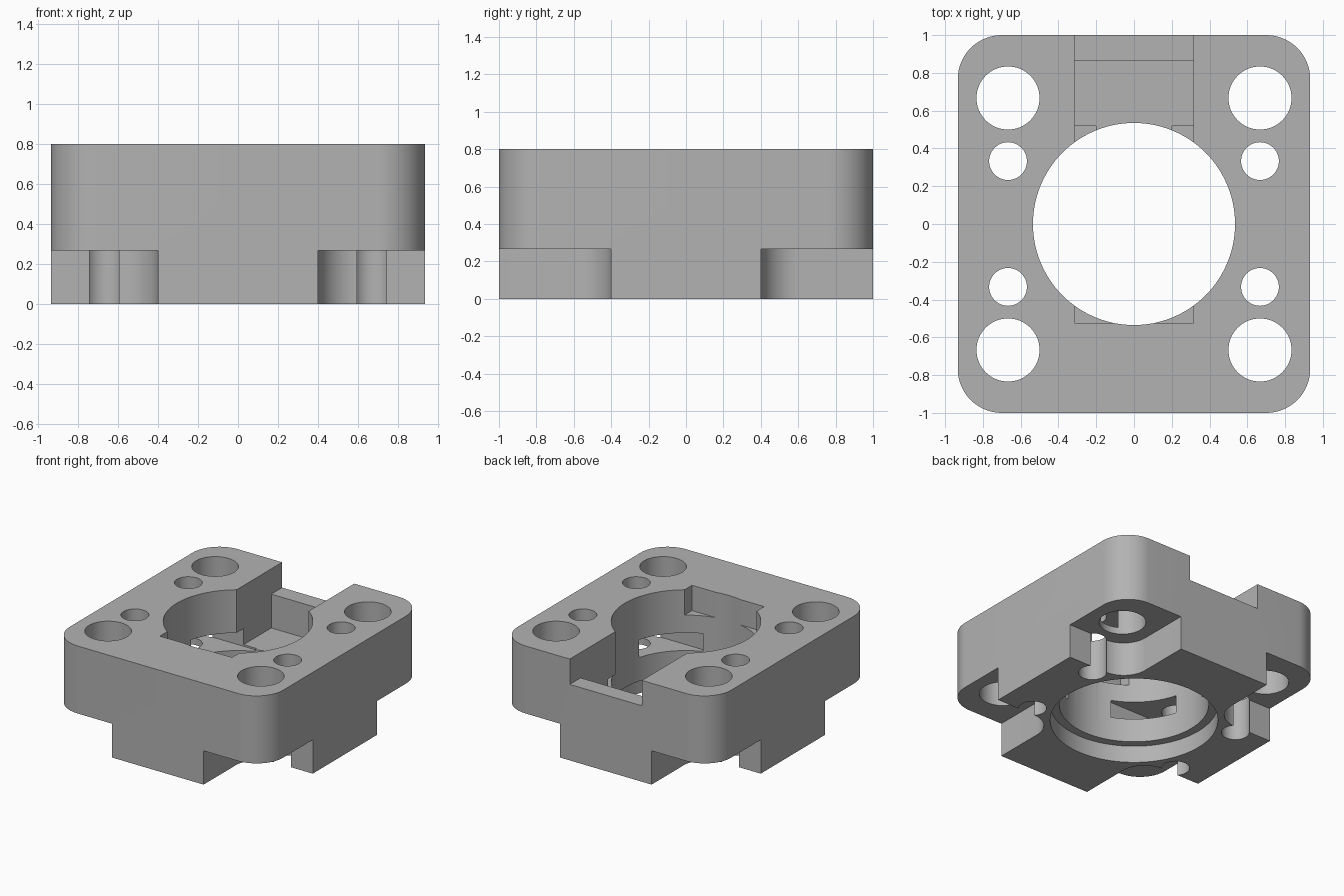
import bpy
import bmesh
from math import cos, sin, pi

cube = bpy.data.objects.get("Cube")
if cube:
    bpy.data.objects.remove(cube, do_unlink=True)

grey = bpy.data.materials.new("plain_grey")
grey.use_nodes = True
colour = (0.45, 0.45, 0.45, 1)
grey.diffuse_color = colour
grey.node_tree.nodes["Principled BSDF"].inputs["Base Color"].default_value = colour


def prism(name, outline, low, high):
    """Extrude a counter-clockwise outline between two heights."""
    bm = bmesh.new()
    face = bm.faces.new([bm.verts.new((x, y, low)) for x, y in outline])
    side = bmesh.ops.extrude_face_region(bm, geom=[face])["geom"]
    top = [v for v in side if isinstance(v, bmesh.types.BMVert)]
    bmesh.ops.translate(bm, verts=top, vec=(0, 0, high - low))
    bmesh.ops.recalc_face_normals(bm, faces=bm.faces)
    mesh = bpy.data.meshes.new(name)
    bm.to_mesh(mesh)
    bm.free()
    mesh.materials.append(grey)
    obj = bpy.data.objects.new(name, mesh)
    bpy.context.collection.objects.link(obj)
    return obj


def circle(x, y, r, n=64):
    return [(x + r * cos(2 * pi * i / n), y + r * sin(2 * pi * i / n)) for i in range(n)]


def box(x0, x1, y0, y1):
    return [(x0, y0), (x1, y0), (x1, y1), (x0, y1)]


def rounded_box(x, y, half_x, half_y, r, n=16):
    points = []
    for k, (sx, sy) in enumerate([(1, 1), (-1, 1), (-1, -1), (1, -1)]):
        cx, cy = x + sx * (half_x - r), y + sy * (half_y - r)
        for i in range(n + 1):
            a = (k + i / n) * pi / 2
            points.append((cx + r * cos(a), cy + r * sin(a)))
    return points


def cut(outline, low, high):
    """Subtract a prism from the block."""
    cutter = prism("cutter", outline, low, high)
    cutter.hide_render = True
    mod = block.modifiers.new("cut", "BOOLEAN")
    mod.operation = "DIFFERENCE"
    mod.solver = "EXACT"
    mod.object = cutter
    bpy.ops.object.modifier_apply(modifier=mod.name)
    bpy.data.objects.remove(cutter, do_unlink=True)


# Rounded mounting block
block = prism("mounting_block", rounded_box(0, 0, 0.933, 1, 0.233), 0, 0.8)
bpy.context.view_layer.objects.active = block
block.select_set(True)

# Central bore and the wider recess beneath it
cut(circle(0, 0, 0.535, 96), -0.1, 0.9)
cut(circle(0, 0, 0.6, 96), -0.1, 0.133)

# Shallow top channel, open at the back, and its deeper well
cut(box(-0.315, 0.315, -0.525, 1.1), 0.6, 0.9)
cut(box(-0.315, 0.315, 0.2, 0.865), 0.333, 0.9)

for sx in (-1, 1):
    for sy in (-1, 1):
        # Corner relief with a rounded inner corner
        cut(rounded_box(sx * 0.9, sy * 0.9, 0.5, 0.5, 0.2), -0.1, 0.267)
        # Large corner hole and small screw hole
        cut(circle(sx * 0.667, sy * 0.667, 0.167), -0.2, 0.9)
        cut(circle(sx * 0.667, sy * 0.333, 0.1, 48), -0.2, 0.9)
        # Nut slot reaching from the bore across the screw hole
        x0, x1 = sorted((sx * 0.2, sx * 0.85))
        cut(box(x0, x1, sy * 0.333 - 0.187, sy * 0.333 + 0.187), 0.32, 0.46)

bpy.ops.object.shade_smooth_by_angle(angle=pi / 6)
